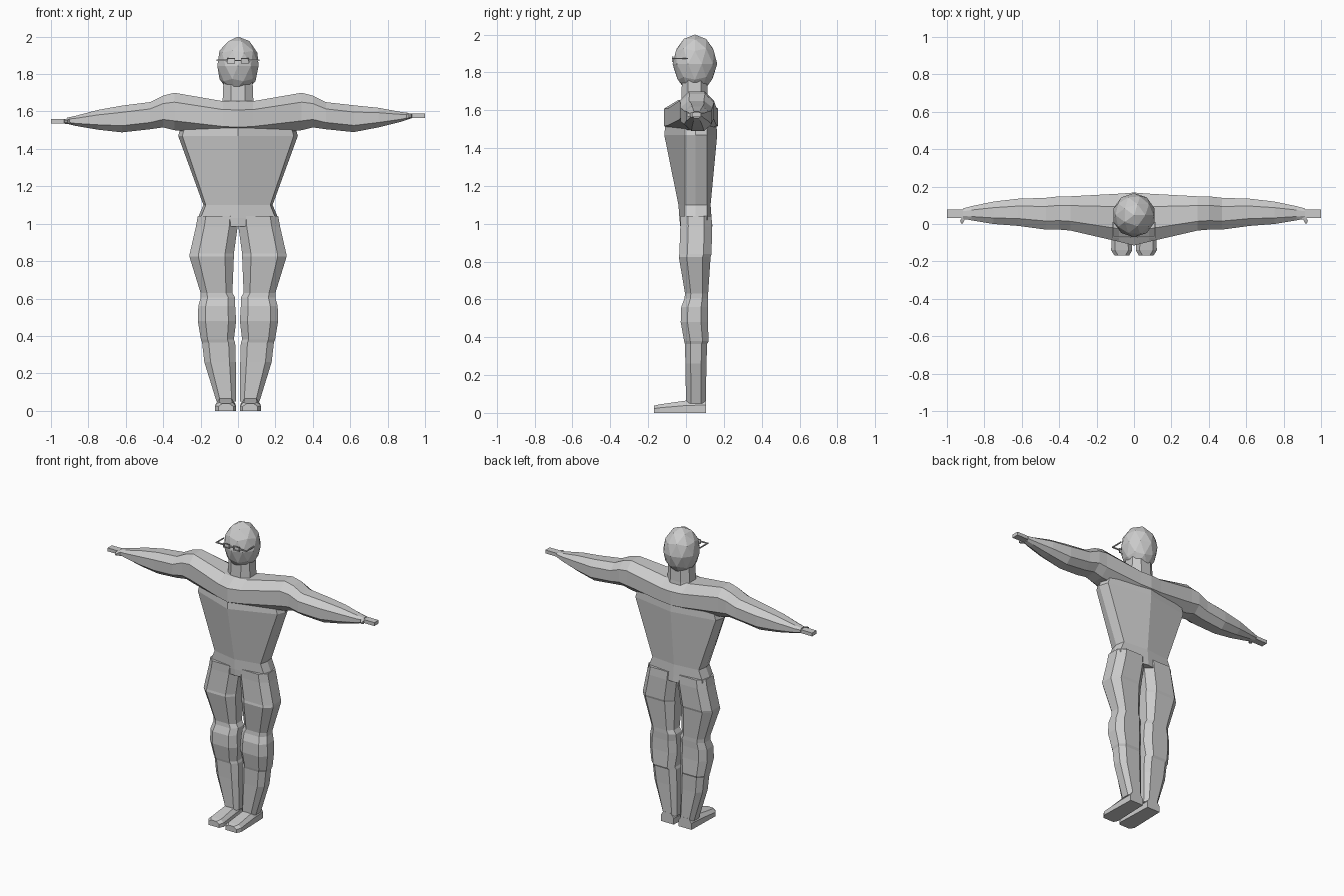
import bpy, bmesh, math
from mathutils import Vector

if "Cube" in bpy.data.objects:
    bpy.data.objects.remove(bpy.data.objects["Cube"])

grey = bpy.data.materials.new("plain grey")
grey.diffuse_color = (0.6, 0.6, 0.6, 1)
grey.use_nodes = True
grey.node_tree.nodes["Principled BSDF"].inputs["Base Color"].default_value = grey.diffuse_color


def finish(name, bm):
    bmesh.ops.recalc_face_normals(bm, faces=bm.faces[:])
    mesh = bpy.data.meshes.new(name)
    bm.to_mesh(mesh)
    bm.free()
    mesh.materials.append(grey)
    ob = bpy.data.objects.new(name, mesh)
    bpy.context.collection.objects.link(ob)
    return ob


def loft(name, rings):
    """Skin a list of equal-length point rings and cap both ends."""
    bm = bmesh.new()
    loops = [[bm.verts.new(p) for p in r] for r in rings]
    n = len(loops[0])
    for a, b in zip(loops, loops[1:]):
        for i in range(n):
            j = (i + 1) % n
            bm.faces.new((a[i], a[j], b[j], b[i]))
    bm.faces.new(loops[0])
    bm.faces.new(loops[-1])
    return finish(name, bm)


def octagon(u0, u1, v0, v1, cu=0.27, cv=0.25):
    """Box outline with chamfered corners."""
    a, b = (u1 - u0) * cu, (v1 - v0) * cv
    return [(u0 + a, v0), (u1 - a, v0), (u1, v0 + b), (u1, v1 - b),
            (u1 - a, v1), (u0 + a, v1), (u0, v1 - b), (u0, v0 + b)]


def box(name, lo, hi):
    bm = bmesh.new()
    bmesh.ops.create_cube(bm, size=1)
    lo, hi = Vector(lo), Vector(hi)
    for v in bm.verts:
        v.co = (lo + hi) / 2 + v.co * (hi - lo)
    return finish(name, bm)


# Torso: ridge down the front and back, narrow flat sides
torso = []
for z, w, f, b in [(1.60, 0.28, -0.10, 0.155), (1.47, 0.32, -0.115, 0.165),
                   (1.10, 0.185, -0.04, 0.13), (1.03, 0.215, -0.035, 0.135),
                   (0.985, 0.215, -0.03, 0.14)]:
    half = [(w * 0.93, max(f, -0.005)), (w, 0.05), (w * 0.94, 0.112)]
    pts = [(0, f)] + half + [(0, b)] + [(-x, y) for x, y in reversed(half)]
    torso.append([(x, y, z) for x, y in pts])
loft("torso", torso)

# Arm sections: x, y range, z range
arm = [(0.0, -0.115, 0.168, 1.47, 1.655), (0.08, -0.095, 0.162, 1.475, 1.655),
       (0.34, -0.035, 0.148, 1.50, 1.70), (0.40, -0.03, 0.148, 1.515, 1.685),
       (0.47, -0.03, 0.14, 1.505, 1.65), (0.62, -0.01, 0.135, 1.49, 1.633),
       (0.75, 0.0, 0.12, 1.515, 1.62), (0.87, 0.02, 0.095, 1.545, 1.598),
       (0.915, 0.028, 0.083, 1.56, 1.592)]

# Leg sections: z, inner x, outer x, y range
leg = [(1.04, 0.0, 0.215, -0.03, 0.135), (0.985, 0.002, 0.225, -0.03, 0.138),
       (0.84, 0.022, 0.258, -0.035, 0.135), (0.825, 0.022, 0.26, -0.038, 0.13),
       (0.63, 0.03, 0.20, -0.005, 0.117), (0.605, 0.015, 0.20, -0.008, 0.117),
       (0.56, 0.015, 0.212, -0.025, 0.115), (0.48, 0.01, 0.215, -0.028, 0.115),
       (0.38, 0.022, 0.198, -0.01, 0.12), (0.365, 0.015, 0.192, -0.006, 0.112),
       (0.26, 0.012, 0.18, -0.003, 0.108), (0.05, 0.012, 0.115, 0.0, 0.105)]

# Foot sections: y, inner x, outer x, top z
foot = [(0.106, 0.018, 0.115, 0.07), (0.0, 0.015, 0.118, 0.065),
        (-0.14, 0.01, 0.122, 0.045), (-0.168, 0.025, 0.105, 0.038)]

for side, s in (("right", -1), ("left", 1)):
    # The arm on -x hangs slightly lower towards the hand
    def drop(x):
        return -0.028 * max(0, x - 0.6) / 0.35 if s < 0 else 0

    loft(side + "_arm", [[(s * x, y, z + drop(x)) for y, z in octagon(*r)]
                         for x, *r in arm])
    d = drop(0.95)
    box(side + "_hand", (min(s * 0.91, s), 0.032, 1.565 + d),
        (max(s * 0.91, s), 0.078, 1.588 + d))
    loft(side + "_thumb", [[(s * (x + i * h), y, 1.575 + d + k * h)
                            for i, k in ((-1, -1), (1, -1), (1, 1), (-1, 1))]
                           for x, y, h in ((0.90, 0.04, 0.015),
                                           (0.918, 0.02, 0.011),
                                           (0.92, 0.004, 0.005))])
    loft(side + "_leg", [[(s * x, y, z) for x, y in octagon(a, b, c, e, 0.2, 0.25)]
                         for z, a, b, c, e in leg])
    loft(side + "_foot", [[(s * x, y, z) for x, z in
                           ((a, 0), (b, 0), (b, t * 0.6), (b - 0.02, t),
                            (a + 0.02, t), (a, t * 0.6))]
                          for y, a, b, t in foot])

    # Glasses: a square rim, its hinge bar and the temple arm
    x0, x1, y, z0, z1, t = 0.015, 0.06, -0.07, 1.856, 1.885, 0.004
    for part, lo, hi in [
            ("rim_top", (x0, z1 - t), (x1, z1)), ("rim_bottom", (x0, z0), (x1, z0 + t)),
            ("rim_inner", (x0, z0), (x0 + t, z1)), ("rim_outer", (x1 - t, z0), (x1, z1)),
            ("hinge_bar", (x1, 1.87), (0.115, 1.877))]:
        xa, xb = sorted((s * lo[0], s * hi[0]))
        box(side + "_glasses_" + part, (xa, y - 0.004, lo[1]), (xb, y + 0.004, hi[1]))
    xa, xb = sorted((s * 0.109, s * 0.115))
    box(side + "_glasses_temple", (xa, y, 1.87), (xb, 0.01, 1.877))

box("glasses_bridge", (-0.015, -0.074, 1.87), (0.015, -0.066, 1.876))

# Head: faceted ball, narrowed at the jaw
bm = bmesh.new()
bmesh.ops.create_icosphere(bm, subdivisions=2, radius=1)
for v in bm.verts:
    k = 1 + 0.1 * min(0, v.co.z)
    v.co = (v.co.x * 0.116 * k, 0.047 + v.co.y * 0.118 * k, 1.844 + v.co.z * 0.156)
finish("head", bm)

# Neck
loft("neck", [[(x, y, z) for x, y in octagon(-w, w, 0.045 - w * 0.85, 0.045 + w * 0.85)]
              for z, w in ((1.60, 0.09), (1.66, 0.082), (1.76, 0.078))])
